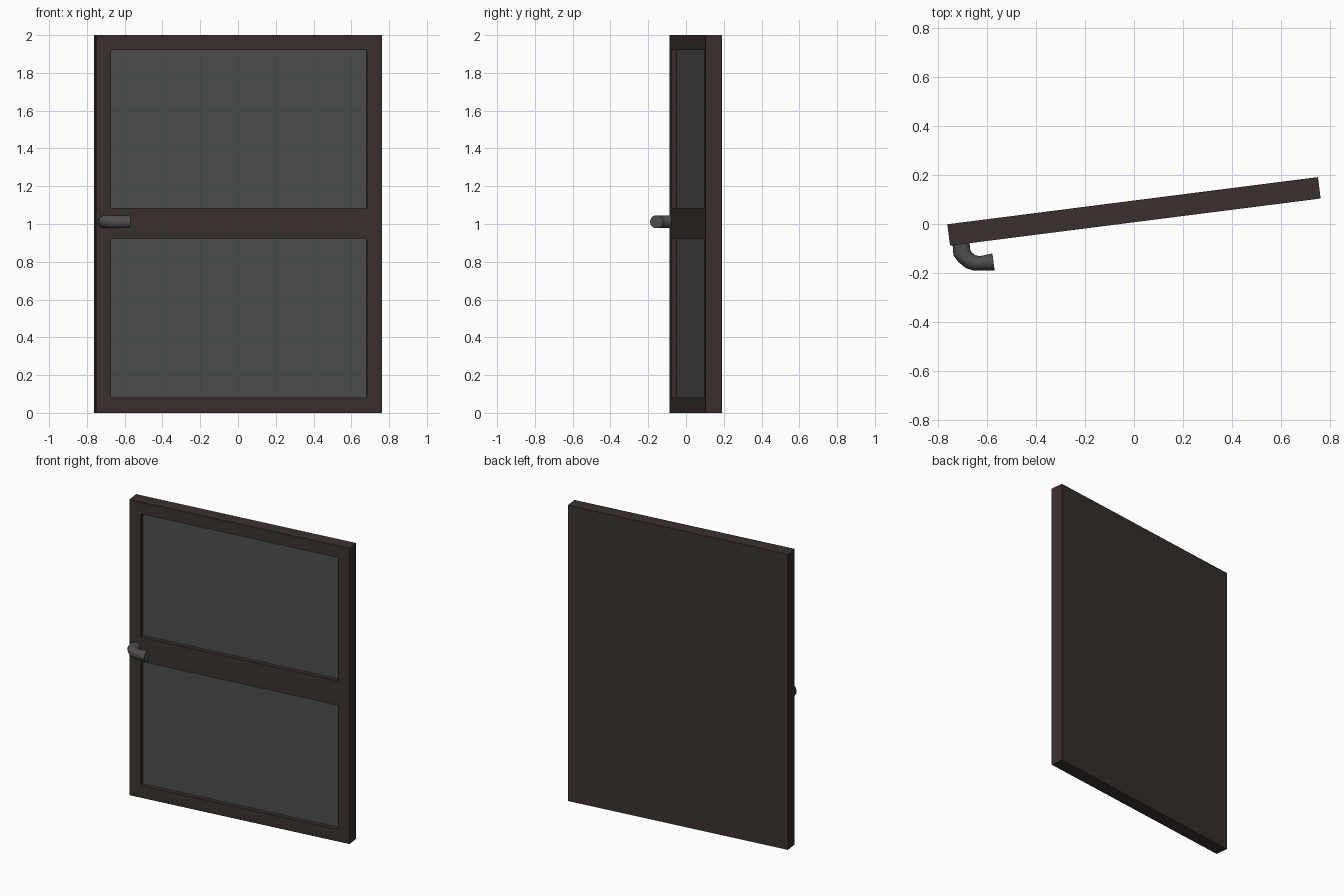
import bpy, bmesh, math
from mathutils import Matrix, Vector

if "Cube" in bpy.data.objects:
    bpy.data.objects.remove(bpy.data.objects["Cube"])


def material(name, color):
    m = bpy.data.materials.new(name)
    m.diffuse_color = (*color, 1)
    m.use_nodes = True
    m.node_tree.nodes["Principled BSDF"].inputs["Base Color"].default_value = m.diffuse_color
    return m


def make_object(name, bm, *mats):
    bmesh.ops.recalc_face_normals(bm, faces=bm.faces)
    me = bpy.data.meshes.new(name)
    bm.to_mesh(me)
    bm.free()
    ob = bpy.data.objects.new(name, me)
    bpy.context.collection.objects.link(ob)
    for m in mats:
        me.materials.append(m)
    return ob


wood = material("dark_wood", (0.042, 0.030, 0.028))
panel = material("grey_panel", (0.072, 0.073, 0.075))
metal = material("dark_metal", (0.075, 0.076, 0.078))

# Door slab, cut along the frame lines, with two recessed front panels
W, T, H = 1.525, 0.088, 2.0
STILE, RECESS = 0.08, 0.028
xs = (-W / 2 + STILE, W / 2 - STILE)
zs = (0.082, 0.921, 1.086, 1.92)
bm = bmesh.new()
bmesh.ops.create_cube(bm, size=1, matrix=Matrix.Translation((0, 0, H / 2)) @ Matrix.Diagonal((W, T, H, 1)))
cuts = [((x, 0, 0), (1, 0, 0)) for x in xs] + [((0, 0, z), (0, 0, 1)) for z in zs]
for co, no in cuts:
    bmesh.ops.bisect_plane(bm, geom=bm.verts[:] + bm.edges[:] + bm.faces[:], plane_co=co, plane_no=no)


def is_panel(f):
    c = f.calc_center_median()
    return (f.normal.y < -0.9 and xs[0] < c.x < xs[1]
            and (zs[0] < c.z < zs[1] or zs[2] < c.z < zs[3]))


bm.normal_update()
for f in [f for f in bm.faces if is_panel(f)]:
    ext = bmesh.ops.extrude_face_region(bm, geom=[f])["geom"]
    bmesh.ops.translate(bm, verts=[v for v in ext if isinstance(v, bmesh.types.BMVert)], vec=(0, RECESS, 0))
    for g in ext:
        if isinstance(g, bmesh.types.BMFace):
            g.material_index = 1
    if f.is_valid:
        bm.faces.remove(f)
door = make_object("door", bm, wood, panel)
door.location.y = 0.0515
door.rotation_euler.z = math.radians(7.25)

# Handle: bent round bar lofted through (outer, inner) diameter pairs
pairs = [((-0.743, -0.055), (-0.674, -0.045)),
         ((-0.737, -0.128), (-0.669, -0.102)),
         ((-0.717, -0.155), (-0.662, -0.116)),
         ((-0.686, -0.180), (-0.649, -0.127)),
         ((-0.658, -0.189), (-0.629, -0.131)),
         ((-0.569, -0.190), (-0.578, -0.120))]
N, R, Z = 24, 0.034, 1.012
bm = bmesh.new()
rings = []
for o, i in pairs:
    o, i = Vector((*o, Z)), Vector((*i, Z))
    mid, half = (o + i) / 2, (o - i) / 2
    rings.append([bm.verts.new(mid + half * math.cos(a) + Vector((0, 0, R * math.sin(a))))
                  for a in (2 * math.pi * k / N for k in range(N))])
for a, b in zip(rings, rings[1:]):
    for k in range(N):
        bm.faces.new((a[k], a[(k + 1) % N], b[(k + 1) % N], b[k]))
bm.faces.new(rings[0])
bm.faces.new(rings[-1])
handle = make_object("handle", bm, metal)
bpy.context.view_layer.objects.active = handle
handle.select_set(True)
bpy.ops.object.shade_smooth_by_angle(angle=math.radians(40))
